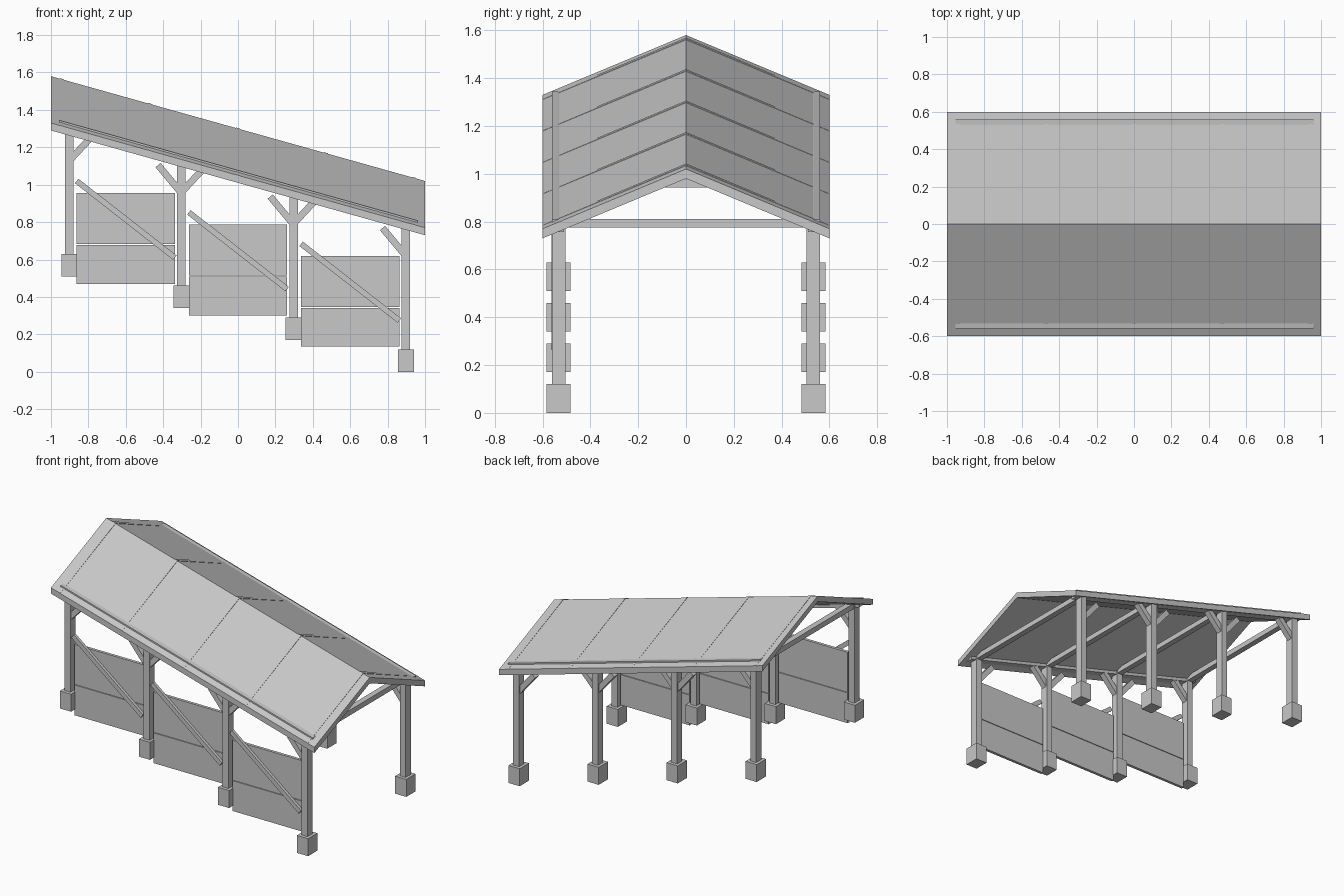
import bpy
from mathutils import Vector

if "Cube" in bpy.data.objects:
    bpy.data.objects.remove(bpy.data.objects["Cube"], do_unlink=True)

grey = bpy.data.materials.new("plain grey")
grey.use_nodes = True
grey.diffuse_color = (0.58, 0.58, 0.58, 1)
grey.node_tree.nodes["Principled BSDF"].inputs["Base Color"].default_value = (0.58, 0.58, 0.58, 1)

SLOPE = -0.28          # fall of the roof along x
PITCH = 0.25 / 0.6     # fall of the roof from ridge to eaves
RIDGE = 1.30           # ridge height at x = 0
THICK = 0.04


def prism(name, ring, offset, shear=None):
    """Extrude a closed ring of 3D points along an offset."""
    n = len(ring)
    pts = [Vector(p) for p in ring] + [Vector(p) + Vector(offset) for p in ring]
    if shear:
        for p in pts:
            p.z += shear * p.x
    faces = [tuple(range(n)), tuple(range(2 * n - 1, n - 1, -1))]
    faces += [(i, i + n, (i + 1) % n + n, (i + 1) % n) for i in range(n)]
    mesh = bpy.data.meshes.new(name)
    mesh.from_pydata(pts, [], faces)
    mesh.materials.append(grey)
    obj = bpy.data.objects.new(name, mesh)
    bpy.context.collection.objects.link(obj)
    # Consistent outward normals
    import bmesh
    bm = bmesh.new()
    bm.from_mesh(mesh)
    bmesh.ops.recalc_face_normals(bm, faces=bm.faces)
    bm.to_mesh(mesh)
    bm.free()
    return obj


def box(name, x0, x1, y0, y1, z0, z1):
    ring = [(x0, y0, z0), (x1, y0, z0), (x1, y0, z1), (x0, y0, z1)]
    return prism(name, ring, (0, y1 - y0, 0))


def strut(name, a, b, width, y0, y1):
    """Straight timber in the xz plane from a to b."""
    a, b = Vector((a[0], y0, a[1])), Vector((b[0], y0, b[1]))
    d = (b - a).normalized()
    side = Vector((-d.z, 0, d.x)) * width / 2
    return prism(name, [a - side, b - side, b + side, a + side], (0, y1 - y0, 0))


def roof_z(y):
    return RIDGE - PITCH * abs(y)


# Roof slab, each half of the gable with vertical-cut edges
for side, label in ((-1, "front"), (1, "back")):
    e = 0.6 * side
    ring = [(-1, 0, roof_z(0)), (-1, e, roof_z(e)),
            (-1, e, roof_z(e) - THICK), (-1, 0, roof_z(0) - THICK)]
    prism(f"roof_{label}", ring, (2, 0, 0), SLOPE)

    # Rafters showing as thin ribs
    for i in range(5):
        x = -0.94 + 0.47 * i
        ring = [(x - 0.011, 0, roof_z(0) + 0.003), (x - 0.011, e, roof_z(e) + 0.001),
                (x - 0.011, e, roof_z(e) - 0.038), (x - 0.011, 0, roof_z(0) - 0.038)]
        prism(f"rafter_{label}_{i + 1}", ring, (0.022, 0, 0), SLOPE)

    # Eaves beam breaking through the roof surface
    z = roof_z(0.55)
    ring = [(-0.955, 0.51 * side, z - 0.045), (-0.955, 0.56 * side, z - 0.045),
            (-0.955, 0.56 * side, z + 0.006), (-0.955, 0.535 * side, z + 0.008),
            (-0.955, 0.51 * side, z + 0.006)]
    prism(f"eaves_beam_{label}", ring, (1.915, 0, 0), SLOPE)

# Posts, feet and knee braces
POSTS = [-0.9025 + 0.6 * i for i in range(4)]
for i, x in enumerate(POSTS):
    base = 0.51 - 0.17 * i
    eave = 1.01 + SLOPE * x
    for side, label in ((-1, "front"), (1, "back")):
        y = 0.5325 * side
        name = f"{label}_{i + 1}"
        box(f"foot_{name}", x - 0.0425, x + 0.0425, y - 0.05, y + 0.05, base, base + 0.12)
        box(f"post_{name}", x - 0.0225, x + 0.0225, y - 0.0275, y + 0.0275,
            base + 0.1, eave + 0.045)
        if i > 0:
            strut(f"uphill_brace_{name}", (x, eave - 0.14), (x - 0.125, eave + 0.01),
                  0.036, y - 0.02, y + 0.02)
        if i < 3:
            strut(f"downhill_brace_{name}", (x, eave - 0.135), (x + 0.135, eave + 0.01),
                  0.036, y - 0.02, y + 0.02)
    # Tie beam across each frame
    box(f"tie_beam_{i + 1}", x - 0.02, x + 0.02, -0.53, 0.53, eave + 0.016, eave + 0.052)

# Boarded bays with a diagonal rail, along the front only
for i in range(3):
    x0, x1 = POSTS[i] + 0.04, POSTS[i + 1] - 0.035
    base = 0.47 - 0.168 * i
    box(f"lower_panel_{i + 1}", x0, x1, -0.542, -0.522, base, base + 0.208)
    box(f"upper_panel_{i + 1}", x0, x1, -0.542, -0.522, base + 0.212, base + 0.486)
    strut(f"diagonal_rail_{i + 1}", (x0, base + 0.55), (x1, base + 0.14),
          0.03, -0.562, -0.542)
